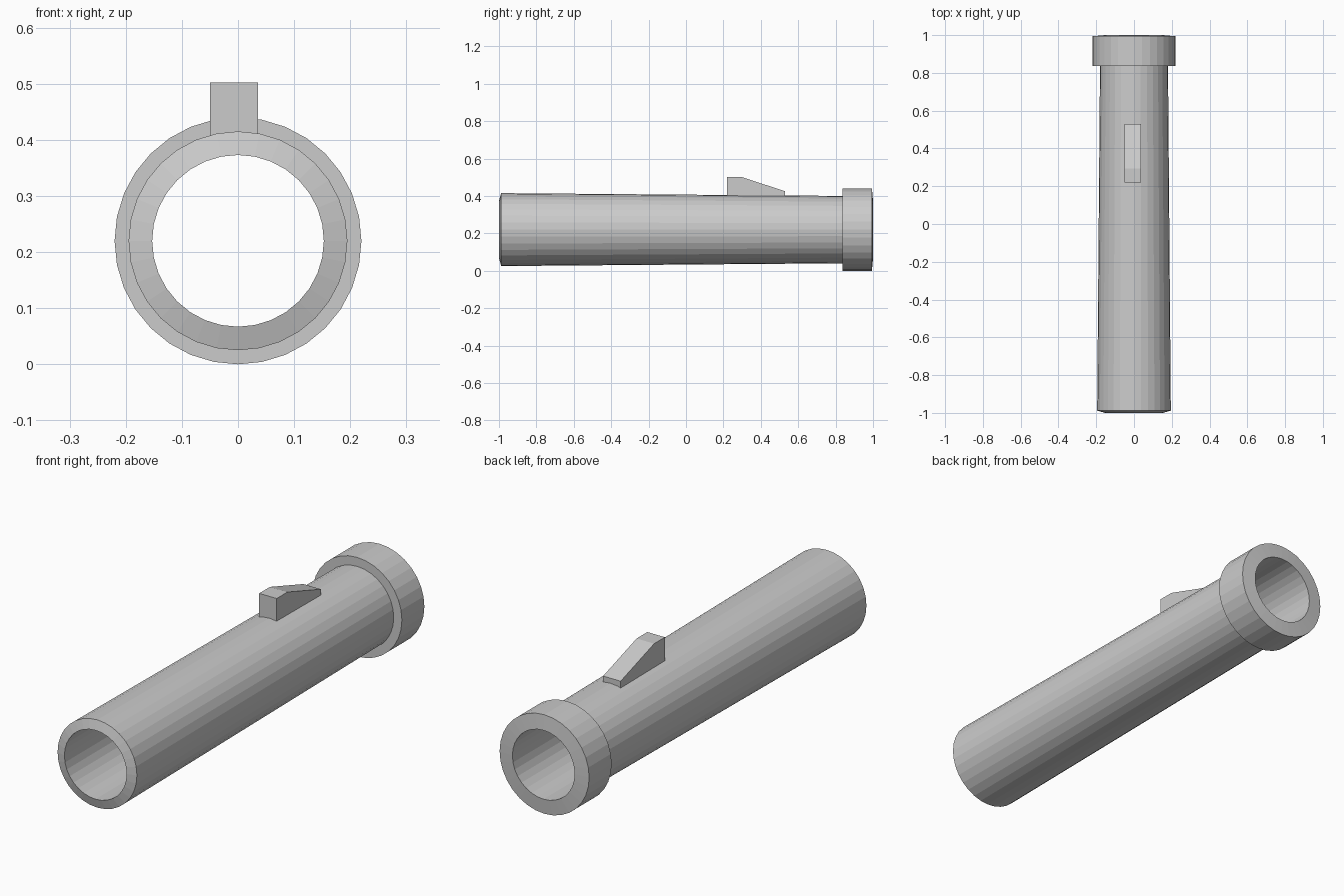
import bpy
import math

if "Cube" in bpy.data.objects:
    bpy.data.objects.remove(bpy.data.objects["Cube"])

SIDES = 32
AXIS_Z = 0.22


def make_object(name, verts, faces):
    mesh = bpy.data.meshes.new(name)
    mesh.from_pydata(verts, [], faces)
    mesh.update()
    obj = bpy.data.objects.new(name, mesh)
    bpy.context.collection.objects.link(obj)
    return obj


def lathe(name, profile):
    """Revolve a closed (radius, y) profile about the tube axis."""
    n = len(profile)
    verts = []
    for i in range(SIDES):
        a = math.tau * i / SIDES
        verts += [(r * math.cos(a), y, AXIS_Z + r * math.sin(a)) for r, y in profile]
    faces = []
    for i in range(SIDES):
        j = (i + 1) % SIDES
        for k in range(n):
            m = (k + 1) % n
            faces.append((i * n + k, i * n + m, j * n + m, j * n + k))
    return make_object(name, verts, faces)


def extrude_x(name, outline, x0, x1):
    """Extrude a counter-clockwise (y, z) outline from x0 to x1."""
    n = len(outline)
    verts = [(x, y, z) for x in (x0, x1) for y, z in outline]
    faces = [tuple(reversed(range(n))), tuple(range(n, 2 * n))]
    faces += [(k, (k + 1) % n, (k + 1) % n + n, k + n) for k in range(n)]
    return make_object(name, verts, faces)


# Hollow tapered tube with bevelled ends and a thicker collar at the back
lathe("tube", [
    (0.153, -1.0), (0.195, -0.988),
    (0.18, 0.836), (0.22, 0.836),
    (0.22, 0.994), (0.153, 1.0),
])

# Wedge-shaped fin on top, sunk into the tube wall
extrude_x("top_fin", [
    (0.22, 0.385), (0.53, 0.385), (0.53, 0.425), (0.295, 0.502), (0.22, 0.502),
], -0.05, 0.036)
